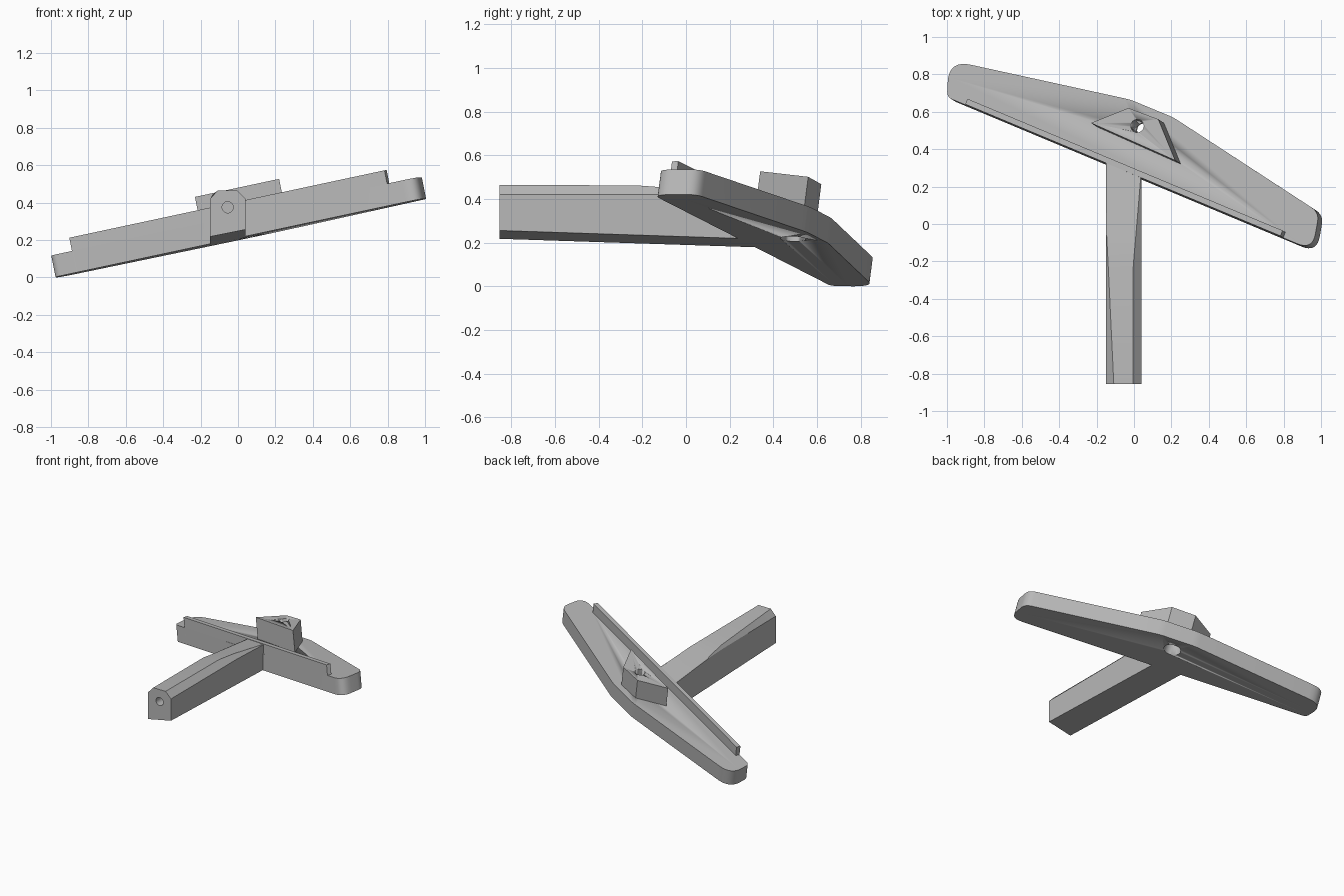
import bpy, bmesh, math
from mathutils import Vector

cube = bpy.data.objects.get("Cube")
if cube:
    bpy.data.objects.remove(cube)

grey = bpy.data.materials.new("plain_grey")
grey.use_nodes = True
grey.diffuse_color = (0.48, 0.48, 0.48, 1)
grey.node_tree.nodes["Principled BSDF"].inputs["Base Color"].default_value = grey.diffuse_color

LEAN = Vector((-0.2, 0.13, 1))   # direction in which the tilted parts rise
PLATE_H, RAIL_H, BLOCK_H = 0.115, 0.186, 0.263


def tilted(x, y, h):
    """Point on the tilted underside, raised by h."""
    return Vector((x, y, 0.2195 + 0.2 * x - 0.033 * y)) + LEAN * h


def loft(name, rings):
    """Closed solid through rings of equal length."""
    bm = bmesh.new()
    rows = [[bm.verts.new(p) for p in ring] for ring in rings]
    n = len(rows[0])
    for a, b in zip(rows, rows[1:]):
        for i in range(n):
            j = (i + 1) % n
            bm.faces.new((a[i], a[j], b[j], b[i]))
    bm.faces.new(rows[0][::-1])
    bm.faces.new(rows[-1])
    bmesh.ops.recalc_face_normals(bm, faces=bm.faces)
    mesh = bpy.data.meshes.new(name)
    bm.to_mesh(mesh)
    bm.free()
    obj = bpy.data.objects.new(name, mesh)
    bpy.context.collection.objects.link(obj)
    mesh.materials.append(grey)
    return obj


def prism(name, outline, low, high):
    return loft(name, [[tilted(x, y, h) for x, y in outline] for h in (low, high)])


def base_outline(points, h):
    """Carry an outline at height h down to the underside."""
    return [(x - LEAN.x * h, y - LEAN.y * h) for x, y in points]


def rounded(corners, steps=8):
    """Round each (x, y, setback) corner."""
    out = []
    for i, (x, y, d) in enumerate(corners):
        p = Vector((x, y))
        if d == 0:
            out.append(p)
            continue
        before = Vector(corners[i - 1][:2])
        after = Vector(corners[(i + 1) % len(corners)][:2])
        a = p + (before - p).normalized() * d
        b = p + (after - p).normalized() * d
        for k in range(steps + 1):
            t = k / steps
            out.append(a * (1 - t) ** 2 + p * 2 * t * (1 - t) + b * t * t)
    return out


def circle(cx, cy, r, n=32):
    return [(cx + r * math.cos(2 * math.pi * k / n),
             cy + r * math.sin(2 * math.pi * k / n)) for k in range(n)]


def cut(obj, cutter):
    mod = obj.modifiers.new("hole", "BOOLEAN")
    mod.operation = "DIFFERENCE"
    mod.solver = "EXACT"
    mod.object = cutter
    cutter.hide_render = True
    cutter.display_type = "WIRE"


# Wing-shaped plate with rounded ends
plate_top = rounded([(-1.0, 0.678, 0.03), (-0.99, 0.877, 0.12), (-0.02, 0.665, 0.03),
                     (0.21, 0.57, 0.03), (0.99, 0.062, 0.05), (0.955, -0.14, 0.09)])
plate = prism("plate", base_outline(plate_top, PLATE_H), 0, PLATE_H)

# Thin rail along the front edge
def front_edge(x):
    return Vector((x, 0.663 - 0.418 * (x + 0.977)))

inward = Vector((0.012, 0.029))
ends = [front_edge(-0.865), front_edge(0.82)]
rail = prism("front_rail", ends + [ends[1] + inward, ends[0] + inward], 0.01, RAIL_H)

# Four-sided raised block
block_top = [(-0.23, 0.54), (-0.03, 0.62), (0.13, 0.56), (0.22, 0.34)]
block = prism("raised_block", base_outline(block_top, BLOCK_H), 0.1, BLOCK_H)

# Bolt hole through block and plate, wider underneath
bolt_hole = prism("bolt_hole_cutter", circle(0.07, 0.49, 0.035), 0.05, 0.35)
wide_hole = prism("wide_hole_cutter", circle(0.07, 0.49, 0.058), -0.05, 0.09)
cut(plate, bolt_hole)
cut(plate, wide_hole)
cut(block, bolt_hole)

# Stem: chamfered at the front, blending into the rail at the back
LEFT, RIGHT = -0.15, 0.04
def section(y, skew, left_z, right_z, top):
    """Stem section; top holds the two inner points (x, z) of the upper face."""
    return [(LEFT, y + skew, tilted(LEFT, y + skew, 0).z),
            (RIGHT, y, tilted(RIGHT, y, 0).z), (RIGHT, y, right_z),
            (top[1][0], y, top[1][1]), (top[0][0], y + skew, top[0][1]),
            (LEFT, y + skew, left_z)]

stem = loft("stem", [
    section(-0.855, 0, 0.42, 0.42, [(-0.108, 0.465), (-0.005, 0.465)]),
    section(-0.22, 0, 0.415, 0.42, [(-0.138, 0.44), (-0.004, 0.462)]),
    section(-0.06, 0, 0.408, 0.42, [(-0.146, 0.414), (0.01, 0.45)]),
    section(0.25, 0.08, 0.37, 0.408, [(-0.145, 0.371), (0.036, 0.409)])])

# Small hole in the stem's front end
pin_hole = loft("pin_hole_cutter", [[(x, y, z) for x, z in circle(-0.055, 0.375, 0.03)]
                                    for y in (-0.95, -0.6)])
cut(stem, pin_hole)

# Smooth the rounded sides, keep the edges sharp
bpy.ops.object.select_all(action="DESELECT")
for obj in (plate, rail, block, stem, bolt_hole, wide_hole, pin_hole):
    obj.select_set(True)
bpy.context.view_layer.objects.active = plate
bpy.ops.object.shade_smooth_by_angle(angle=math.radians(25))
